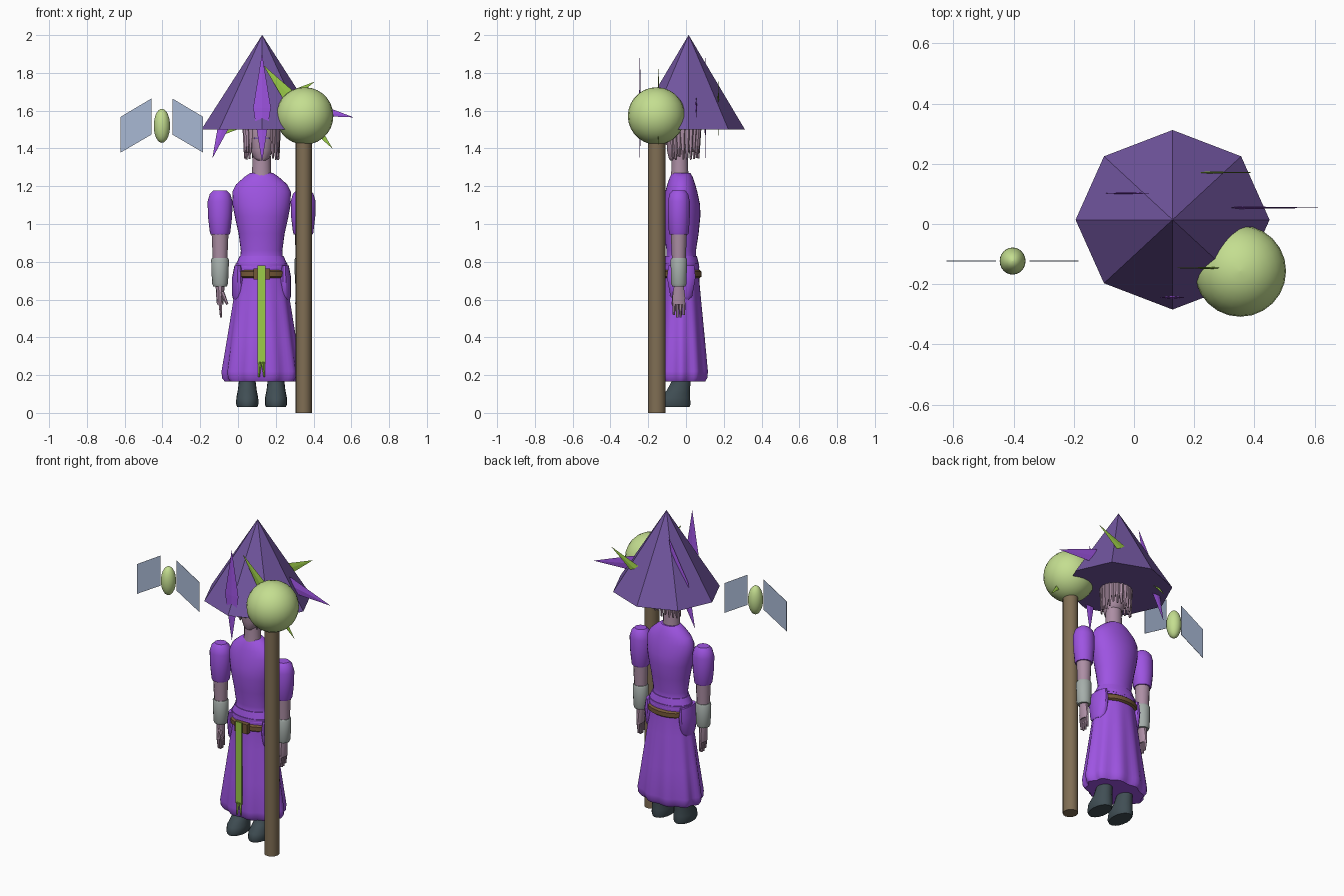
import bpy, math, random
from mathutils import Vector

random.seed(4)
cube = bpy.data.objects.get("Cube")
if cube:
    bpy.data.objects.remove(cube, do_unlink=True)

CX, CY = 0.125, -0.025      # body axis


def material(name, r, g, b):
    lin = [((c / 255 + 0.055) / 1.055) ** 2.4 for c in (r, g, b)] + [1]
    m = bpy.data.materials.new(name)
    m.use_nodes = True
    m.diffuse_color = lin
    m.node_tree.nodes["Principled BSDF"].inputs["Base Color"].default_value = lin
    return m


DRESS = material("bright purple", 158, 84, 226)
HAT = material("dusky purple", 114, 86, 160)
ORB = material("pale green", 196, 222, 144)
GREEN = material("leaf green", 156, 204, 72)
SKIN = material("mauve skin", 172, 142, 164)
CUFF = material("grey cloth", 165, 174, 170)
SHOE = material("dark slate", 64, 78, 84)
WOOD = material("staff brown", 128, 110, 84)
LEATHER = material("belt brown", 116, 88, 56)
WING = material("pale blue", 168, 184, 212)


def mesh_object(name, verts, faces, mat, smooth=40):
    me = bpy.data.meshes.new(name)
    me.from_pydata(verts, [], faces)
    me.materials.append(mat)
    if smooth:
        me.shade_smooth()
        me.set_sharp_from_angle(angle=math.radians(smooth))
    ob = bpy.data.objects.new(name, me)
    bpy.context.scene.collection.objects.link(ob)
    return ob


def loft(name, x, y, rings, mat, n=20, smooth=40, folds=0):
    """Stack ellipses (z, rx, ry[, dy]) from bottom to top; folds pleat the low rings."""
    verts, faces = [], []
    top = rings[-1][0]
    span = top - rings[0][0]
    for z, rx, ry, *dy in rings:
        for i in range(n):
            a = math.tau * i / n
            k = 1 + 0.05 * (top - z) / span * math.cos(folds * a) if folds else 1
            verts.append((x + rx * k * math.cos(a),
                          y + ry * k * math.sin(a) + sum(dy), z))
    for r in range(len(rings) - 1):
        for i in range(n):
            j = (i + 1) % n
            faces.append((r * n + i, r * n + j, r * n + n + j, r * n + n + i))
    faces.append(tuple(reversed(range(n))))
    faces.append(tuple(range(len(verts) - n, len(verts))))
    return mesh_object(name, verts, faces, mat, smooth)


def rod(name, a, b, r1, r2, mat, n=6):
    """Tapered rod from point a to point b."""
    a, b = Vector(a), Vector(b)
    ob = loft(name, 0, 0, [(0, r1, r1), ((b - a).length, r2, r2)], mat, n)
    ob.rotation_euler = (b - a).to_track_quat("Z", "Y").to_euler()
    ob.location = a
    return ob


def ball(name, centre, radii, mat):
    rings = []
    for i in range(15):
        t = math.pi * (i / 14 - 0.5)
        c = max(math.cos(t), 0.002)
        rings.append((centre[2] + radii[2] * math.sin(t), radii[0] * c, radii[1] * c))
    return loft(name, centre[0], centre[1], rings, mat, 24, 60)


def box(name, x, y, z, sx, sy, sz, mat):
    v = [(x + i * sx, y + j * sy, z + k * sz)
         for i in (-1, 1) for j in (-1, 1) for k in (-1, 1)]
    f = [(0, 1, 3, 2), (4, 6, 7, 5), (0, 4, 5, 1), (2, 3, 7, 6), (0, 2, 6, 4), (1, 5, 7, 3)]
    return mesh_object(name, v, f, mat, 0)


# Dress: bodice and pleated skirt
loft("bodice", CX, CY, [
    (0.76, .135, .092), (0.80, .12, .085), (0.83, .112, .078), (0.86, .11, .078),
    (0.95, .122, .092), (1.04, .142, .101), (1.10, .153, .1), (1.17, .155, .085),
    (1.21, .135, .074), (1.25, .09, .06), (1.27, .06, .048)], DRESS, 28)
loft("waist_band", CX, CY, [(0.77, .142, .096), (0.80, .13, .09), (0.83, .116, .083)], DRESS, 28)
loft("skirt", CX, CY, [
    (0.165, .185, .125), (0.185, .2, .138), (0.22, .203, .141), (0.40, .176, .125),
    (0.60, .147, .106), (0.70, .133, .096), (0.79, .138, .095)], DRESS, 64, 50, 10)

# Belt, buckle and hanging sash
loft("belt", CX, CY, [(0.712, .128, .095), (0.722, .145, .108),
                      (0.748, .145, .108), (0.758, .128, .095)], LEATHER, 28)
box("buckle", CX, -0.135, 0.735, .044, .014, .03, LEATHER)
box("sash", CX, -0.168, 0.52, .021, .004, .26, GREEN)
for s in (-1, 1):
    rod("sash_tail", (CX + s * .008, -.168, .27), (CX + s * .014, -.168, .19), .01, .004, GREEN, 4)

# Arms, hip flaps and shoes, one per side
for s, side in ((1, "left"), (-1, "right")):
    ax = CX + s * .22
    loft(side + "_sleeve", ax, -0.038, [
        (0.945, .05, .05), (0.955, .054, .054), (1.04, .064, .06), (1.12, .066, .06),
        (1.16, .054, .05), (1.178, .036, .034)], DRESS, 14)
    loft(side + "_forearm", ax, -0.038, [(0.80, .038, .036), (0.96, .045, .043)], SKIN, 12)
    loft(side + "_cuff", ax, -0.038, [
        (0.67, .036, .036), (0.685, .042, .042), (0.74, .045, .043),
        (0.81, .047, .045), (0.82, .042, .04)], CUFF, 14)
    loft(side + "_palm", ax, -0.038, [
        (0.575, .017, .034), (0.61, .02, .036), (0.68, .024, .026)], SKIN, 10)
    for k in range(4):
        y = -0.064 + k * .0175
        rod(side + "_finger", (ax, y, .585), (ax - s * .005, y, .5 + .012 * abs(k - 1.5)),
            .01, .006, SKIN)
    rod(side + "_thumb", (ax - s * .01, -.06, .64), (ax - s * .038, -.07, .575), .012, .007, SKIN)
    loft(side + "_hip_flap", CX + s * .12, CY, [
        (0.60, .03, .045), (0.62, .036, .06), (0.72, .036, .078), (0.78, .024, .07)], DRESS, 14)
    loft(side + "_shoe", CX + s * .076, CY, [
        (0.03, .052, .085, -.04), (0.045, .059, .09, -.04), (0.08, .058, .085, -.037),
        (0.12, .05, .062, -.015), (0.17, .044, .05), (0.25, .042, .048)], SHOE, 18)

# Neck, head and face
loft("neck", CX, -0.033, [(1.24, .056, .05), (1.28, .05, .046), (1.38, .048, .045)], SKIN, 14)
loft("head", CX, -0.03, [
    (1.335, .022, .02, -.035), (1.35, .042, .042, -.02), (1.39, .06, .064, -.008),
    (1.45, .07, .072), (1.52, .072, .078), (1.58, .045, .045)], SKIN, 18, 60)
rod("nose", (CX, -.095, 1.46), (CX, -.108, 1.42), .006, .012, SKIN)
box("mouth", CX, -.084, 1.378, .018, .004, .003, HAT)
for s in (-1, 1):
    box("eye", CX + s * .028, -.095, 1.455, .013, .004, .004, HAT)

# Ragged hair around the sides and back
loft("hair_cap", CX, -0.012, [(1.43, .078, .074, .008), (1.46, .086, .082),
                              (1.52, .088, .084), (1.58, .06, .06)], SKIN, 18)
for i in range(19):
    a = math.radians(-48 + 276 * i / 18)
    c, s = math.cos(a), math.sin(a)
    low = random.uniform(1.335, 1.385)
    rod("hair_lock", (CX + .082 * c, -.012 + .074 * s, 1.5),
        (CX + .09 * c, -.012 + .078 * s, low), .02, .005, SKIN, 5)

# Pointed eight-sided hat
loft("hat", 0.128, 0.014, [(1.5, .322, .298), (2.0, .0005, .0005)], HAT, 8, 0)

# Thin double-pointed shards through the hat: two tips in x and z, then depth
for (x1, z1), (x2, z2), y, mat in (
        ((.127, 1.33), (.127, 1.90), -.244, DRESS),
        ((.50, 1.40), (.135, 1.84), -.146, GREEN),
        ((.61, 1.565), (.05, 1.68), .054, DRESS),
        ((-.135, 1.35), (.05, 1.88), .102, DRESS),
        ((-.085, 1.47), (.405, 1.753), .171, GREEN)):
    h = math.hypot(x2 - x1, z2 - z1) / 2
    shard = loft("shard", 0, 0, [(-h, .0005, .0005), (0, .047, .005), (h, .0005, .0005)],
                 mat, 4, 0)
    shard.location = ((x1 + x2) / 2, y, (z1 + z2) / 2)
    shard.rotation_euler.y = math.atan2(x2 - x1, z2 - z1)

# Staff with orb
loft("staff", 0.348, -0.155, [(0, .043, .046), (1.46, .043, .046)], WOOD, 16)
ball("staff_orb", (0.353, -0.156, 1.572), (.152, .152, .152), ORB)

# Floating winged spirit
WX, WY = -0.403, -0.123
ball("spirit_body", (WX, WY, 1.52), (.043, .045, .09), ORB)
for s in (-1, 1):
    near, far = WX + s * .056, WX + s * .219
    outline = [(near, 1.473), (far, 1.378), (far, 1.567), (near, 1.664)]
    v = [(x, WY + d, z) for d in (-.001, .001) for x, z in outline]
    f = [(0, 1, 2, 3), (7, 6, 5, 4)] + [(i, i + 4, (i + 1) % 4 + 4, (i + 1) % 4) for i in range(4)]
    if s < 0:
        f = [tuple(reversed(q)) for q in f]
    mesh_object("spirit_wing", v, f, WING, 0)
